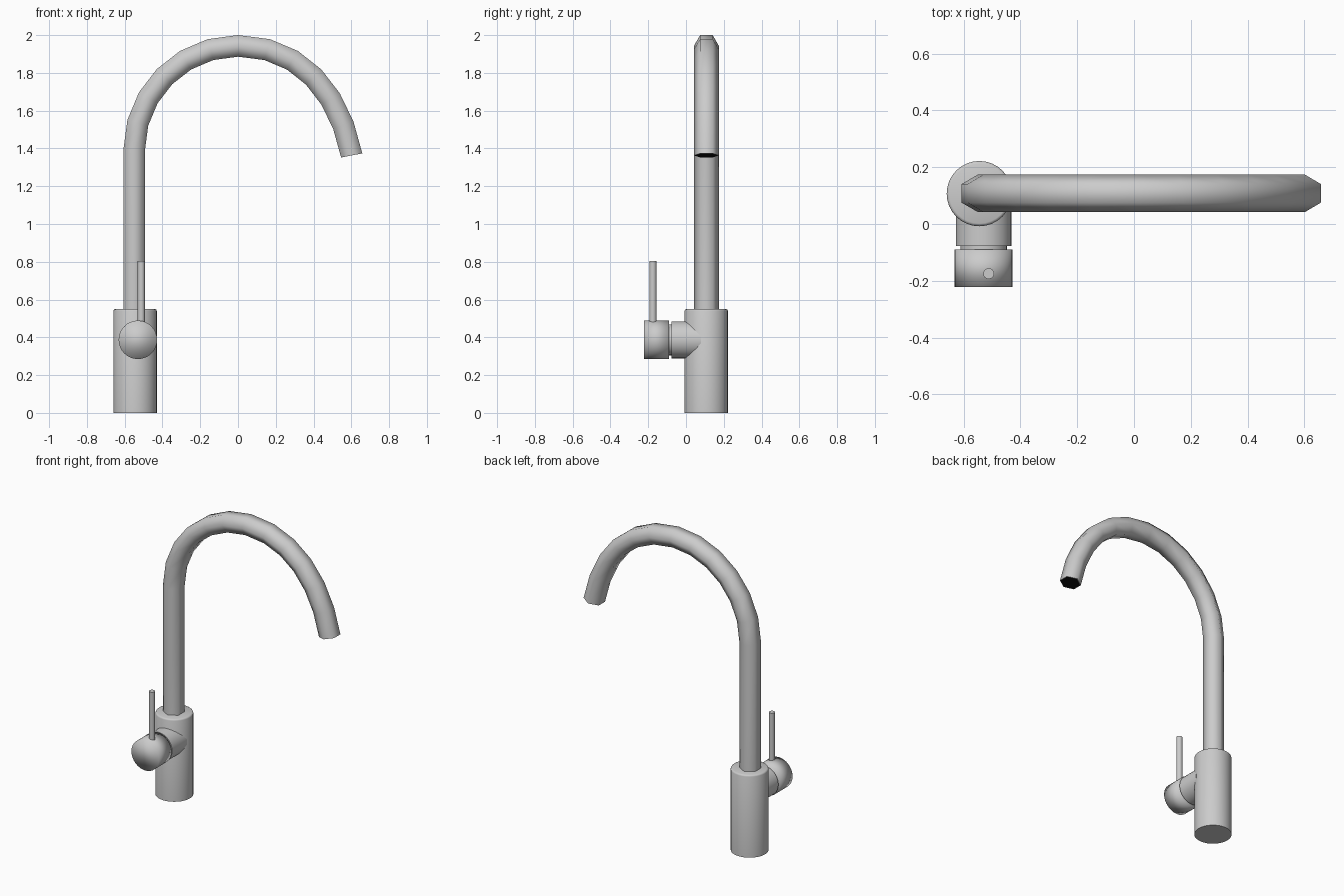
import bpy, bmesh, math
from mathutils import Vector, Matrix

if "Cube" in bpy.data.objects:
    bpy.data.objects.remove(bpy.data.objects["Cube"])


def material(name, rgb):
    m = bpy.data.materials.new(name)
    m.diffuse_color = (*rgb, 1)
    m.use_nodes = True
    m.node_tree.nodes["Principled BSDF"].inputs["Base Color"].default_value = m.diffuse_color
    return m


METAL = material("brushed_metal", (0.6, 0.6, 0.6))
DARK = material("dark_outlet", (0.005, 0.005, 0.005))


def finish(name, bm, mats, angle=40):
    bmesh.ops.recalc_face_normals(bm, faces=bm.faces)
    me = bpy.data.meshes.new(name)
    bm.to_mesh(me)
    bm.free()
    for m in mats:
        me.materials.append(m)
    ob = bpy.data.objects.new(name, me)
    bpy.context.collection.objects.link(ob)
    bpy.ops.object.select_all(action='DESELECT')
    ob.select_set(True)
    bpy.context.view_layer.objects.active = ob
    if angle is None:
        bpy.ops.object.shade_smooth()
    else:
        bpy.ops.object.shade_smooth_by_angle(angle=math.radians(angle))
    return ob


def lathe(name, origin, profile, axis='Z', sides=32, angle=40):
    """Closed solid of revolution; profile is (radius, distance along axis)."""
    bm = bmesh.new()
    rings = []
    for r, d in profile:
        ring = []
        for i in range(sides):
            a = 2 * math.pi * i / sides
            p = Vector((r * math.cos(a), r * math.sin(a), d))
            if axis == 'Y':
                p = Vector((p.x, p.z, p.y))
            ring.append(bm.verts.new(p + Vector(origin)))
        rings.append(ring)
    for a, b in zip(rings, rings[1:]):
        for i in range(sides):
            j = (i + 1) % sides
            bm.faces.new((a[i], a[j], b[j], b[i]))
    bm.faces.new(rings[0])
    bm.faces.new(rings[-1])
    return finish(name, bm, [METAL], angle)


def bezier(p0, p1, p2, p3, n):
    """Points and tangents in the xz plane, n segments."""
    p0, p1, p2, p3 = (Vector(p) for p in (p0, p1, p2, p3))
    out = []
    for i in range(n + 1):
        t = i / n
        u = 1 - t
        p = u**3 * p0 + 3*u*u*t * p1 + 3*u*t*t * p2 + t**3 * p3
        d = u*u * (p1 - p0) + 2*u*t * (p2 - p1) + t*t * (p3 - p2)
        out.append((p, d.normalized()))
    return out


# Body standing on the counter, with a small rounded top edge
lathe("base_body", (-0.545, 0.107, 0),
      [(0.115, 0), (0.115, 0.54), (0.112, 0.547), (0.105, 0.55)], angle=60)

# Side valve: housing, narrow neck, then the turning knob
SIDE = (-0.53, 0, 0.387)
lathe("valve_housing", SIDE, [(0.098, 0.08), (0.098, -0.078)], 'Y')
lathe("valve_neck", SIDE, [(0.082, -0.07), (0.082, -0.1)], 'Y')
lathe("valve_knob", SIDE, [(0.102, -0.09), (0.102, -0.222)], 'Y', angle=None)

# Lever rod
lathe("lever", (-0.512, -0.175, 0), [(0.019, 0.44), (0.019, 0.803)], sides=16)

# Spout: hexagonal tube swept along a straight riser and two arcs
K = 0.552 * 0.55
path = [(Vector((-0.55, 0.5)), Vector((0, 1)))]
path += bezier((-0.55, 1.39), (-0.55, 1.39 + K), (-K, 1.943), (0, 1.943), 6)
end, tan = Vector((0.602, 1.363)), Vector((0.19, -0.98))
path += bezier((0, 1.943), (0.33, 1.943), end - tan * 0.34, end, 6)[1:]

bm = bmesh.new()
rings = []
for p, t in path:
    ring = []
    for i in range(6):
        a = math.pi * i / 3
        side, out = 0.066 * math.cos(a), 0.066 * math.sin(a)
        ring.append(bm.verts.new((p.x - t.y * out, 0.108 + side, p.y + t.x * out)))
    rings.append(ring)
for a, b in zip(rings, rings[1:]):
    for i in range(6):
        j = (i + 1) % 6
        bm.faces.new((a[i], a[j], b[j], b[i]))
bm.faces.new(rings[0])
# Dark opening at the tip, inset a little and recessed
tip = bm.faces.new(rings[-1])
bm.normal_update()
bmesh.ops.inset_region(bm, faces=[tip], thickness=0.004)
tip.material_index = 1
finish("spout", bm, [METAL, DARK], 70)
